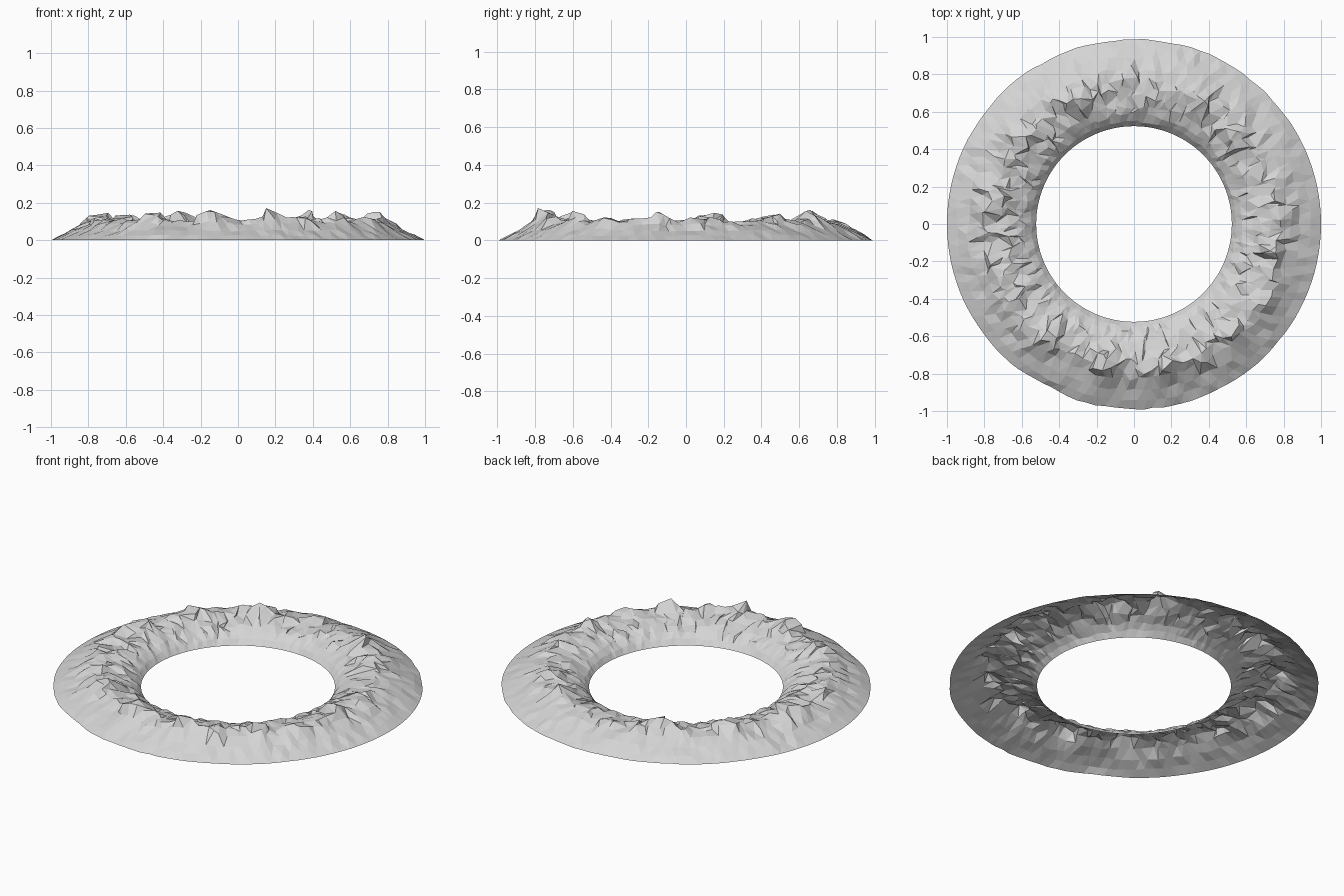
import bpy, bmesh, math, random
from mathutils import Vector, noise

random.seed(7)
cube = bpy.data.objects.get("Cube")
if cube:
    bpy.data.objects.remove(cube)

SEGMENTS = 120
# Slope profile from inner rim to outer rim: radius, height share, roughness
PROFILE = [(0.523, 0, 0), (0.548, 0.3, 0.25), (0.583, 0.56, 0.5), (0.63, 0.76, 0.8),
           (0.68, 0.9, 1), (0.73, 1, 1), (0.78, 1, 0.95), (0.83, 0.83, 0.65),
           (0.89, 0.53, 0.35), (0.945, 0.26, 0.3), (1, 0, 0)]
# Summits: x, y, extra height
PEAKS = [(0.37, 0.64, 0.06), (-0.3, 0.65, 0.065), (0.53, 0.45, 0.05), (-0.73, 0.12, 0.05),
         (-0.15, -0.74, 0.07), (0.17, -0.77, 0.065), (0.36, -0.72, 0.035), (0.55, -0.6, 0.05),
         (0.72, -0.43, 0.04), (-0.45, -0.6, 0.045), (0.74, -0.15, 0.055), (-0.6, 0.45, 0.045)]


def rim_inset(angle):
    """Wear the outer rim inward towards front and back, with a notch at front right."""
    place = Vector((math.cos(angle), math.sin(angle), 0))
    wear = 0.012 + 0.01 * noise.noise(place * 4) + 0.006 * noise.noise(place * 11)
    notch = 0.022 * math.exp(-((angle - 4.22) / 0.13) ** 2)
    return place.y ** 2 * (wear + notch + random.uniform(-0.003, 0.003))


def ridge_point(angle, radius, share, rough):
    """Place one point of the rocky slope, pushed about by smooth and sharp noise."""
    along = Vector((math.cos(angle), math.sin(angle), 0))
    across = Vector((-along.y, along.x, 0))
    place = along * radius
    if share == 0:
        return along * (radius - rim_inset(angle)) if radius > 0.9 else place
    broad = noise.noise(place * 5 + Vector((3, 1, 2)))
    sharp = noise.noise(place * 13 + Vector((0, 0, 5)))
    # Crest wanders in and out, most strongly halfway up
    out = rough * (0.015 * broad + 0.026 * sharp + random.uniform(-0.022, 0.022))
    side = rough * random.uniform(-0.022, 0.022)
    height = share * (0.1 + 0.012 * broad)
    for x, y, extra in PEAKS:
        gap = (place - Vector((x, y, 0))).length
        height += share * extra * math.exp(-(gap / 0.06) ** 2)
    height += rough * (0.024 * sharp + random.uniform(-0.01, 0.01))
    place += along * out + across * side
    place.z = min(max(height, 0.005), 0.172)
    return place


# Mountain ring: an open shell of loose triangles
bm = bmesh.new()
rings = []
for row, (radius, share, rough) in enumerate(PROFILE):
    shift = 0.5 * (row % 2)
    rings.append([bm.verts.new(ridge_point(math.tau * (i + shift) / SEGMENTS, radius, share, rough))
                  for i in range(SEGMENTS)])
for row, (inner, outer) in enumerate(zip(rings, rings[1:])):
    for i in range(SEGMENTS):
        j = (i + 1) % SEGMENTS
        if row % 2 == 0:
            bm.faces.new((inner[i], outer[i], inner[j]))
            bm.faces.new((inner[j], outer[i], outer[j]))
        else:
            bm.faces.new((inner[i], outer[i], outer[j]))
            bm.faces.new((inner[i], outer[j], inner[j]))

mesh = bpy.data.meshes.new("mountain_ring")
bm.to_mesh(mesh)
bm.free()
ring = bpy.data.objects.new("mountain_ring", mesh)
bpy.context.collection.objects.link(ring)

# Plain grey rock
rock = bpy.data.materials.new("grey_rock")
rock.use_nodes = True
rock.diffuse_color = (0.66, 0.66, 0.66, 1)
rock.node_tree.nodes["Principled BSDF"].inputs["Base Color"].default_value = rock.diffuse_color
mesh.materials.append(rock)
